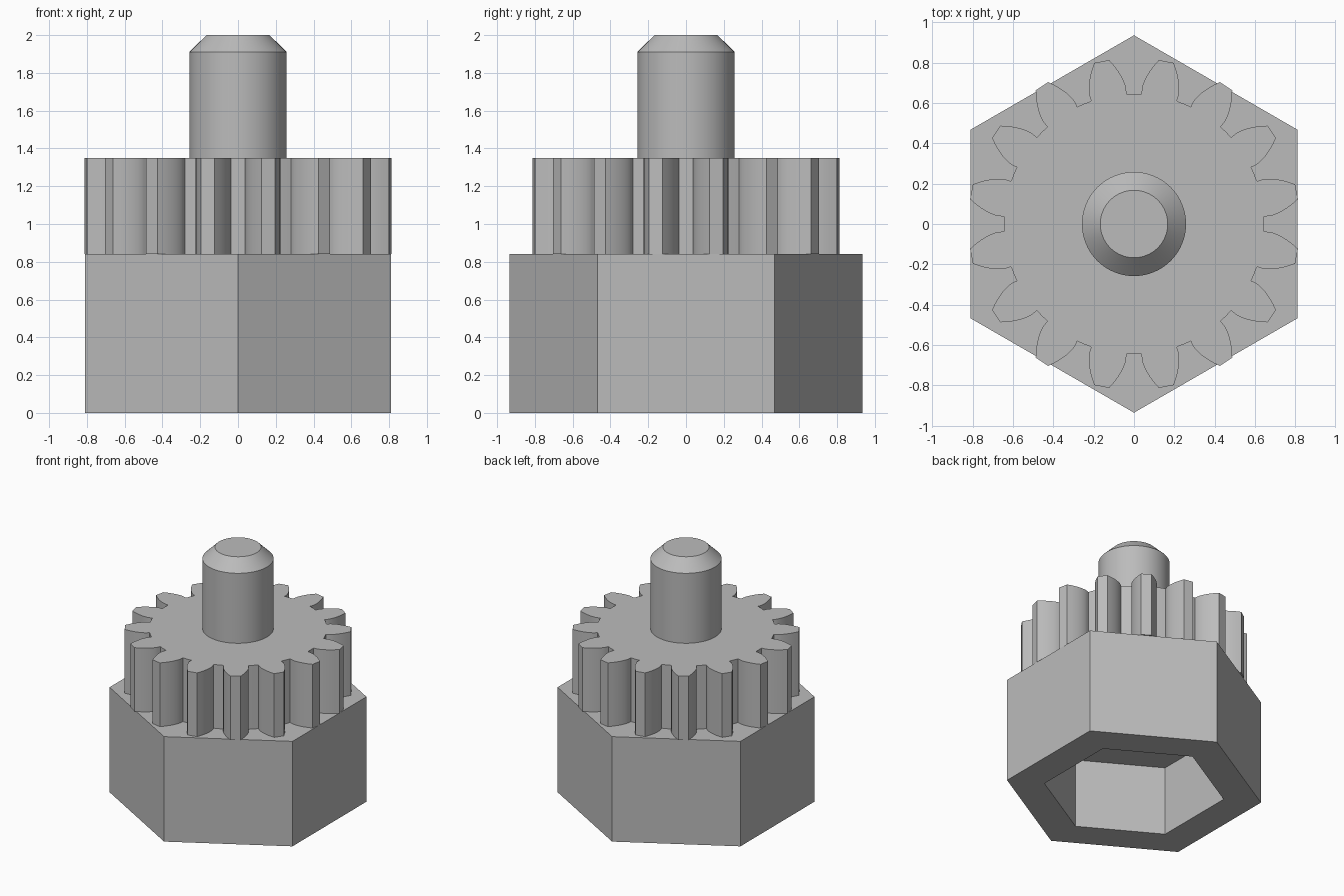
import bpy, bmesh
from math import sin, cos, tan, acos, pi, radians, sqrt

cube = bpy.data.objects.get("Cube")
if cube:
    bpy.data.objects.remove(cube, do_unlink=True)

# One plain grey for everything
grey = bpy.data.materials.new("plain_grey")
grey.use_nodes = True
colour = (0.5, 0.5, 0.5, 1)
grey.diffuse_color = colour
grey.node_tree.nodes["Principled BSDF"].inputs["Base Color"].default_value = colour


def ring(radius, sides, start=0.0):
    return [(radius * cos(start + 2 * pi * i / sides),
             radius * sin(start + 2 * pi * i / sides)) for i in range(sides)]


def loft(name, sections, cap_start=True):
    """Skin a stack of (outline, z) sections with the same point count."""
    bm = bmesh.new()
    loops = [[bm.verts.new((x, y, z)) for x, y in pts] for pts, z in sections]
    n = len(loops[0])
    for low, high in zip(loops, loops[1:]):
        for i in range(n):
            j = (i + 1) % n
            bm.faces.new((low[i], low[j], high[j], high[i]))
    if cap_start:
        bm.faces.new(loops[0][::-1])
    bm.faces.new(loops[-1])
    bmesh.ops.recalc_face_normals(bm, faces=bm.faces)
    mesh = bpy.data.meshes.new(name)
    bm.to_mesh(mesh)
    bm.free()
    mesh.materials.append(grey)
    obj = bpy.data.objects.new(name, mesh)
    bpy.context.collection.objects.link(obj)
    bpy.ops.object.select_all(action="DESELECT")
    obj.select_set(True)
    bpy.context.view_layer.objects.active = obj
    bpy.ops.object.shade_smooth_by_angle(angle=radians(25))
    return obj


def gear_outline(teeth, root, base, tip, tip_half, steps=6):
    """Involute teeth with short radial feet, gaps centred on the axes."""
    def involute(r):
        a = acos(min(1, base / r))
        return tan(a) - a

    flank = [(base + (tip - base) * (i / steps) ** 1.3) for i in range(steps + 1)]
    half = [(r, tip_half + involute(tip) - involute(r)) for r in flank]
    foot = (root, half[0][1])
    profile = [foot] + half
    points = []
    for t in range(teeth):
        mid = 2 * pi * (t + 0.5) / teeth
        tooth = [(r, mid - a) for r, a in profile]
        tooth += [(r, mid + a) for r, a in reversed(profile)]
        tooth.append((root, 2 * pi * (t + 1) / teeth))
        points += [(r * cos(a), r * sin(a)) for r, a in tooth]
    return points


# Hexagonal base with a blind hexagonal socket underneath
outer = ring(0.935, 6, pi / 2)
socket = ring(0.66, 6, pi / 2)
loft("hex_base", [(socket, 0.555), (socket, 0), (outer, 0), (outer, 0.84)])

# Spur gear
gear = gear_outline(16, 0.645, 0.67, 0.822, radians(2.6))
loft("spur_gear", [(gear, 0.84), (gear, 1.35)])

# Shaft with a chamfered end
wide, narrow = ring(0.258, 64), ring(0.167, 64)
loft("shaft", [(wide, 1.35), (wide, 1.91), (narrow, 2.0)], cap_start=False)
